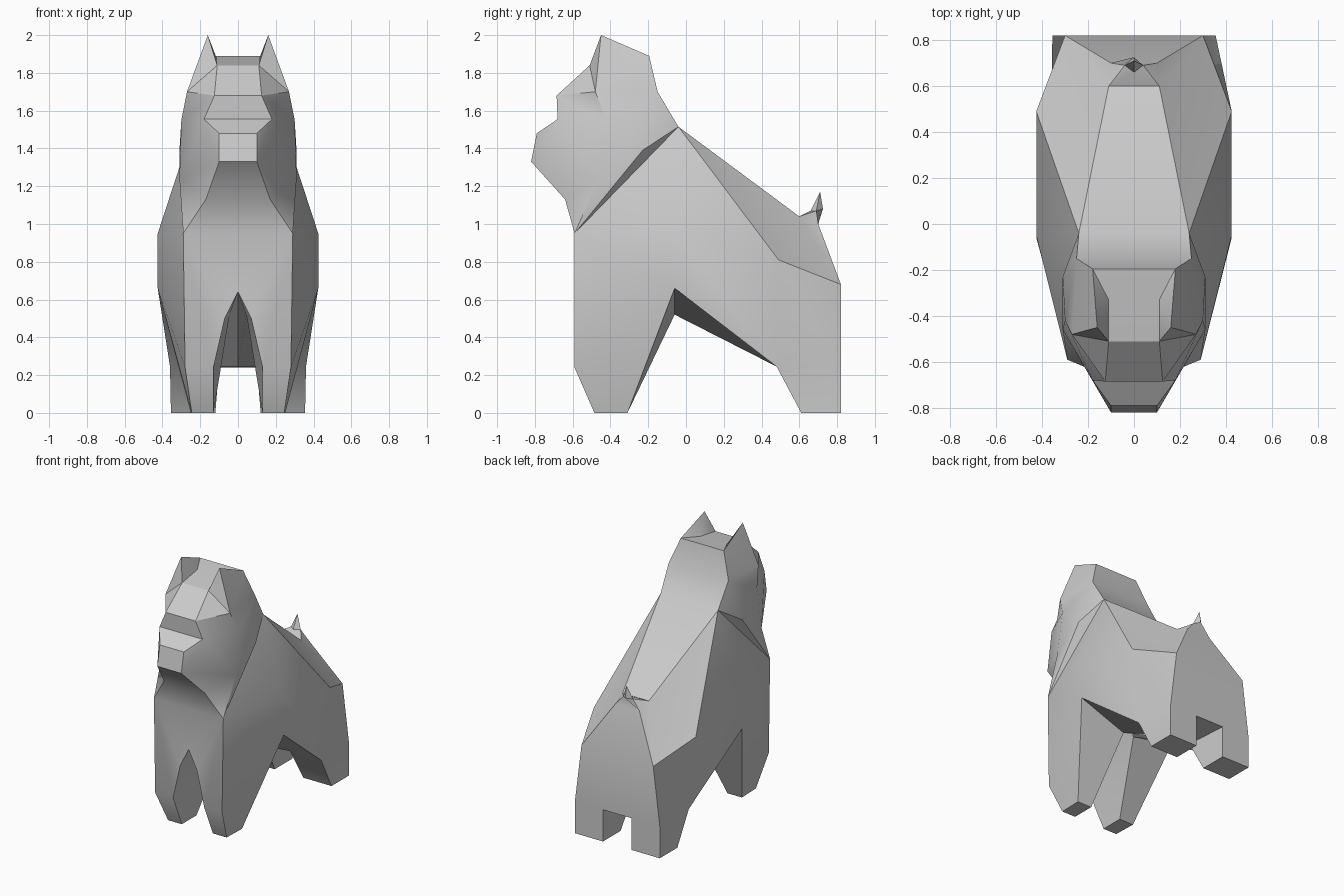
import bpy
import bmesh
import math

cube = bpy.data.objects.get("Cube")
if cube:
    bpy.data.objects.remove(cube, do_unlink=True)

# Key points of the model's left half, grouped by part
FRONT = {
    "chest": (.29, -.59, .95), "arch": (0, -.59, .64), "arch_side": (.07, -.59, .5),
    "knee_out": (.28, -.59, .24), "knee_in": (.13, -.59, .24),
    "toe_out": (.245, -.485, 0), "toe_in": (.13, -.485, 0),
    "heel_out": (.25, -.31, 0), "heel_in": (.13, -.31, 0),
    "armpit_out": (.425, -.06, .66), "armpit_in": (.045, -.06, .52),
    "belly_mid": (0, -.06, .64), "rib": (.425, -.05, .95), "neck": (.24, -.04, 1.515),
}
REAR = {
    "hip": (.425, .49, .81), "rump": (.3, .82, .68),
    "haunch_out": (.355, .82, .24), "haunch_in": (.12, .82, .24),
    "hock_out": (.355, .82, 0), "hock_in": (.12, .82, 0),
    "paw_out": (.355, .61, 0), "paw_in": (.12, .61, 0),
    "groin_out": (.36, .48, .245), "groin_in": (.1, .48, .245), "groin_mid": (0, .48, .245),
    "back_edge": (.11, .6, 1.04), "tail_base": (.1, .7, 1),
    "tail_front": (0, .66, 1.07), "tail_side": (.04, .69, 1.07),
    "tail_tip": (0, .71, 1.17), "tail_back": (0, .725, 1.08),
}
HEAD = {
    "ruff": (.17, -.64, 1.13), "chin": (.1, -.82, 1.33), "nose": (.1, -.79, 1.48),
    "cheek": (.18, -.68, 1.555), "brow": (.125, -.685, 1.68),
    "forehead": (.11, -.51, 1.84), "ear_tip": (.16, -.45, 2), "ear_in": (.11, -.33, 1.87),
    "ear_out": (.27, -.48, 1.7), "crown": (.18, -.195, 1.89), "temple": (.3, -.42, 1.55),
    "jowl": (.31, -.46, 1.24), "collar": (.31, -.23, 1.39), "scruff": (.25, -.15, 1.7),
}
POINTS = {**FRONT, **REAR, **HEAD}

# Faces that repeat on both sides
PAIRED = [
    # front legs
    "knee_out knee_in toe_in toe_out", "toe_out toe_in heel_in heel_out",
    "knee_out toe_out heel_out armpit_out", "knee_in toe_in heel_in armpit_in",
    "knee_in armpit_in arch_side", "arch_side armpit_in belly_mid arch",
    "heel_out heel_in armpit_in armpit_out",
    # flanks and belly
    "chest knee_out armpit_out rib", "rib armpit_out groin_out hip",
    "hip groin_out haunch_out rump", "chest rib neck", "rib hip neck",
    "neck hip back_edge", "hip rump back_edge", "back_edge rump tail_base",
    "armpit_out armpit_in groin_in groin_out", "armpit_in belly_mid groin_mid groin_in",
    # hind legs
    "groin_out paw_out hock_out haunch_out", "haunch_out hock_out hock_in haunch_in",
    "paw_out paw_in hock_in hock_out", "groin_in paw_in hock_in haunch_in",
    "groin_out paw_out paw_in groin_in",
    # tail
    "back_edge tail_front tail_side", "back_edge tail_side tail_base",
    "tail_front tail_tip tail_side", "tail_tip tail_back tail_side",
    # sides of the head
    "chin ruff jowl", "chin jowl cheek", "chin cheek nose", "cheek jowl temple",
    "cheek temple brow", "brow temple ear_out", "brow ear_out forehead",
    "ear_out temple scruff", "ear_out scruff crown", "temple collar scruff",
    "temple jowl collar", "scruff collar neck", "jowl chest collar",
    "collar chest neck", "jowl ruff chest",
    # ears
    "forehead ear_out ear_tip", "forehead ear_tip ear_in",
    "ear_in ear_tip crown", "ear_tip ear_out crown",
]

# Faces that cross the middle, given by their left half
CROSSING = [
    "chest knee_out knee_in arch_side arch", "rump haunch_out haunch_in",
    "haunch_in groin_in groin_mid", "rump tail_base",
    "back_edge tail_front", "tail_base tail_side tail_back",
]
RIDGE = "chest ruff chin nose cheek brow forehead ear_in crown scruff neck back_edge".split()
CROSSING += [f"{a} {b}" for a, b in zip(RIDGE, RIDGE[1:])]

bm = bmesh.new()
left, right = {}, {}
for name, (x, y, z) in POINTS.items():
    left[name] = bm.verts.new((x, y, z))
    right[name] = bm.verts.new((-x, y, z)) if x else left[name]

for face in PAIRED:
    names = face.split()
    bm.faces.new([left[n] for n in names])
    bm.faces.new([right[n] for n in reversed(names)])
for face in CROSSING:
    names = face.split()
    half = [left[n] for n in names]
    bm.faces.new(half + [right[n] for n in reversed(names) if right[n] not in half])

bmesh.ops.recalc_face_normals(bm, faces=bm.faces[:])
mesh = bpy.data.meshes.new("dog")
bm.to_mesh(mesh)
bm.free()

# Single grey coat
coat = bpy.data.materials.new("light grey")
coat.use_nodes = True
GREY = (.6, .6, .6, 1)
coat.diffuse_color = GREY
coat.node_tree.nodes["Principled BSDF"].inputs["Base Color"].default_value = GREY
mesh.materials.append(coat)

dog = bpy.data.objects.new("dog", mesh)
bpy.context.collection.objects.link(dog)
bpy.ops.object.select_all(action='DESELECT')
dog.select_set(True)
bpy.context.view_layer.objects.active = dog
bpy.ops.object.shade_smooth_by_angle(angle=math.radians(32))
